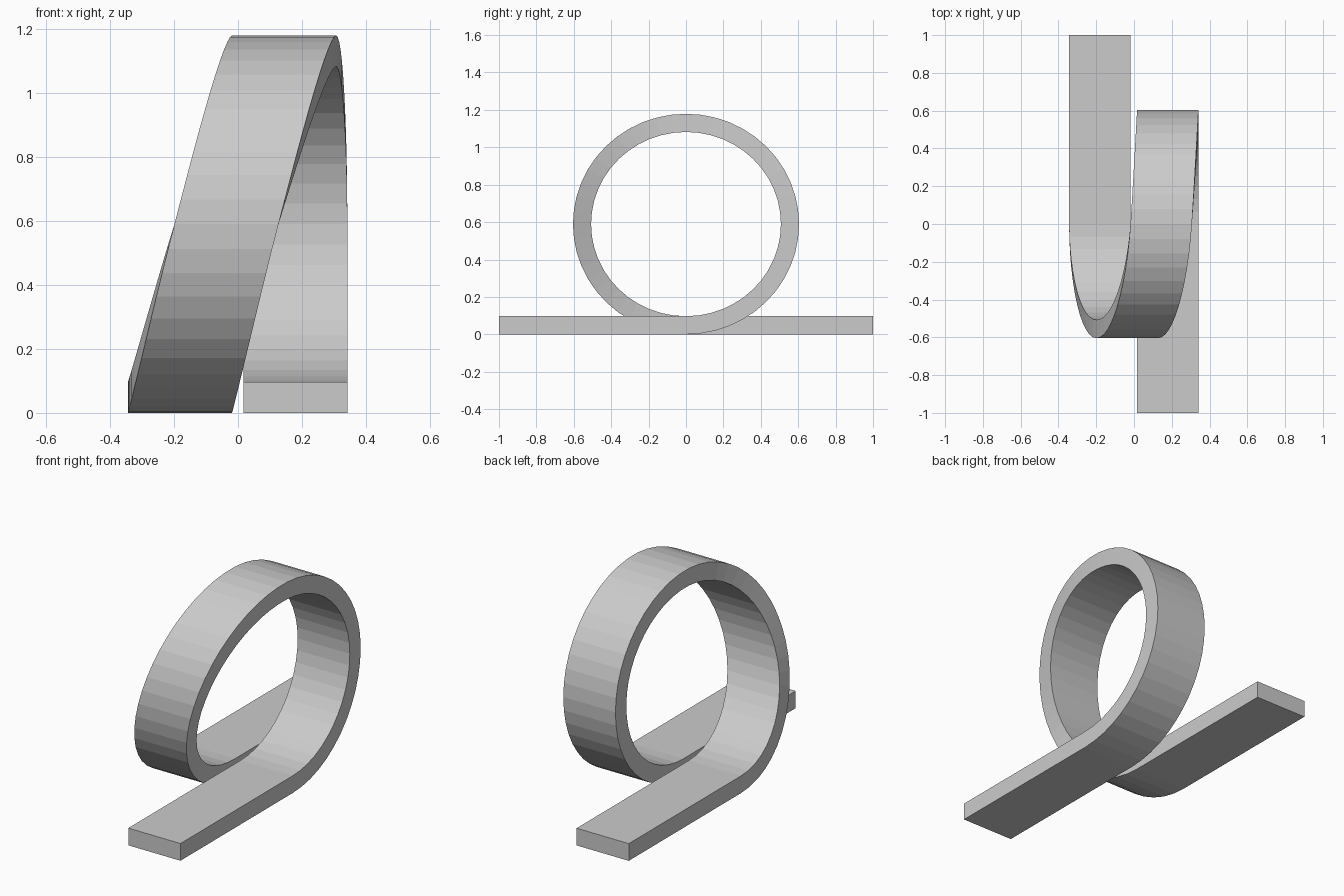
import bpy
import bmesh
from math import sin, cos, pi, hypot

cube = bpy.data.objects.get("Cube")
if cube:
    bpy.data.objects.remove(cube, do_unlink=True)

WIDTH, THICK = 0.325, 0.097
START_X = 0.179              # centre of the entry lane
RY, RZ = 0.556, 0.541        # loop radii along the middle of the band
SEGMENTS = 48

# Sideways drift and its slope at each quarter turn of the loop
DRIFT = [0, 0, 0.035, 0.215, 0.36]
SLOPE = [0, 0, 0.06, 0.24, 0]


def drift(turn):
    """Smoothly blend the drift between quarter turns."""
    q = min(int(turn * 4), 3)
    u = turn * 4 - q
    ease = u * u * (3 - 2 * u)
    return (DRIFT[q] * (1 - ease) + DRIFT[q + 1] * ease
            + SLOPE[q] * u * (1 - u) ** 2 - SLOPE[q + 1] * u * u * (1 - u))


# Path stations: x, y, z and the inward normal in the y-z plane
stations = [(START_X, -1, THICK / 2, 0, 1)]
for i in range(SEGMENTS + 1):
    turn = i / SEGMENTS
    a = turn * 2 * pi
    ny, nz = -sin(a) / RY, cos(a) / RZ
    length = hypot(ny, nz)
    stations.append((START_X - drift(turn), RY * sin(a),
                     THICK / 2 + RZ * (1 - cos(a)), ny / length, nz / length))
stations.append((START_X - DRIFT[-1], 1, THICK / 2, 0, 1))

# Sweep a rectangular section along the path
bm = bmesh.new()
rings = []
for x, y, z, ny, nz in stations:
    corners = [(-1, -1), (1, -1), (1, 1), (-1, 1)]
    rings.append([bm.verts.new((x + sx * WIDTH / 2,
                                y + st * ny * THICK / 2,
                                z + st * nz * THICK / 2)) for sx, st in corners])
for a, b in zip(rings, rings[1:]):
    for k in range(4):
        n = (k + 1) % 4
        bm.faces.new((a[k], a[n], b[n], b[k]))
bm.faces.new(rings[0])
bm.faces.new(rings[-1])
bmesh.ops.recalc_face_normals(bm, faces=bm.faces)

mesh = bpy.data.meshes.new("loop_track")
bm.to_mesh(mesh)
bm.free()
track = bpy.data.objects.new("loop_track", mesh)
bpy.context.collection.objects.link(track)

# Plain grey material
grey = bpy.data.materials.new("light grey")
grey.use_nodes = True
color = (0.6, 0.6, 0.6, 1)
grey.diffuse_color = color
grey.node_tree.nodes["Principled BSDF"].inputs["Base Color"].default_value = color
mesh.materials.append(grey)
